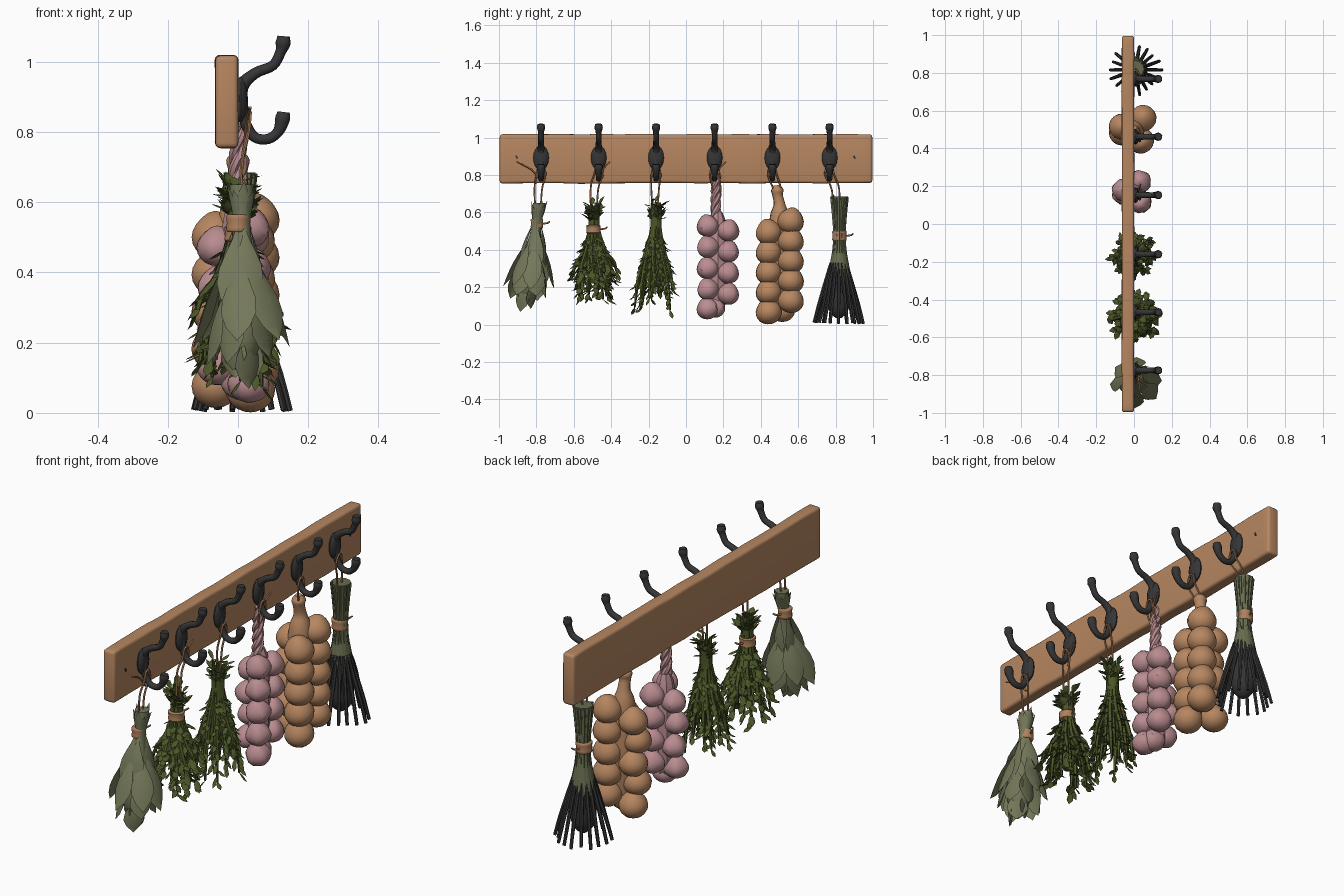
import bpy, bmesh, math, random
from mathutils import Vector, Matrix, noise

if "Cube" in bpy.data.objects:
    bpy.data.objects.remove(bpy.data.objects["Cube"])

random.seed(7)
TAU = math.tau


def material(name, r, g, b):
    m = bpy.data.materials.new(name)
    m.diffuse_color = (r, g, b, 1)
    m.use_nodes = True
    m.node_tree.nodes["Principled BSDF"].inputs["Base Color"].default_value = m.diffuse_color
    return m


WOOD = material("wood_and_onion", 0.47, 0.24, 0.118)
TWINE = material("twine", 0.43, 0.215, 0.105)
IRON = material("iron", 0.036, 0.036, 0.038)
SAGE = material("sage_green", 0.175, 0.187, 0.1)
HERB = material("dark_herb_green", 0.07, 0.093, 0.021)
STALK = material("stalk_green", 0.135, 0.148, 0.075)
GARLIC = material("garlic_pink", 0.49, 0.265, 0.28)


def finish(bm, name, mat, loc=(0, 0, 0), lean=0.0, angle=40):
    """Turn bmesh into an object; lean shifts y as the bundle hangs lower."""
    for v in bm.verts:
        v.co.y += lean * (0.65 - v.co.z)
    me = bpy.data.meshes.new(name)
    bm.to_mesh(me)
    bm.free()
    me.materials.append(mat)
    me.shade_smooth()
    me.set_sharp_from_angle(angle=math.radians(angle))
    ob = bpy.data.objects.new(name, me)
    ob.location = loc
    bpy.context.collection.objects.link(ob)
    return ob


def polar(r, a, z):
    return Vector((r * math.cos(a), r * math.sin(a), z))


def smooth_path(pts, n):
    """Catmull-Rom through points of any dimension."""
    p = [Vector(q) for q in pts]
    p = [2 * p[0] - p[1]] + p + [2 * p[-1] - p[-2]]
    out = []
    for i in range(1, len(p) - 2):
        a, b, c, d = p[i - 1:i + 3]
        for k in range(n):
            t = k / n
            out.append(0.5 * (2 * b + (c - a) * t + (2 * a - 5 * b + 4 * c - d) * t * t
                              + (3 * b - a - 3 * c + d) * t ** 3))
    return out + [p[-2]]


def tube(bm, pts, sides=6, n=4):
    """Sweep a round section along points (x, y, z, radius)."""
    path = smooth_path(pts, n)
    rings = []
    u = None
    for i, q in enumerate(path):
        d = (path[min(i + 1, len(path) - 1)] - path[max(i - 1, 0)]).to_3d().normalized()
        if u is None:
            u = d.orthogonal()
        u = (u - d * u.dot(d)).normalized()
        w = d.cross(u)
        rings.append([bm.verts.new(q.to_3d() + q[3] * (u * math.cos(TAU * k / sides)
                      + w * math.sin(TAU * k / sides))) for k in range(sides)])
    for a, b in zip(rings, rings[1:]):
        for k in range(sides):
            j = (k + 1) % sides
            bm.faces.new((a[k], a[j], b[j], b[k]))
    bm.faces.new(rings[0][::-1])
    bm.faces.new(rings[-1])


def lathe(bm, prof, sides=14):
    """Vertical tube through (radius, z) pairs, listed top to bottom."""
    tube(bm, [(0, 0, z, r) for r, z in prof], sides, 2)


def leaf(bm, base, tip, out, width, bulge=0.0, steps=4, peak=0.55):
    """Pointed leaf with a raised midrib, facing the direction out."""
    d = (tip - base).normalized()
    side = d.cross(out).normalized()
    nrm = side.cross(d)
    rows = []
    for i in range(steps + 1):
        t = i / steps
        w = width * math.sin(math.pi * t ** (math.log(0.5) / math.log(peak))) / 2 + 0.002 * (1 - t)
        c = base.lerp(tip, t) + nrm * bulge * math.sin(math.pi * t)
        rows.append([bm.verts.new(c + side * w * s - nrm * abs(s) * w * 0.35) for s in (-1, 0, 1)])
    for a, b in zip(rows, rows[1:]):
        for k in (0, 1):
            bm.faces.new((a[k], a[k + 1], b[k + 1], b[k]))


def bulb(bm, loc, r, tilt, lobes=0.0):
    """Slightly pointed bulb, optionally with clove lobes."""
    res = bmesh.ops.create_uvsphere(bm, u_segments=16, v_segments=10, radius=r)
    rot = Matrix.Rotation(tilt, 3, 'X') @ Matrix.Rotation(random.uniform(0, 6), 3, 'Z')
    for v in res['verts']:
        a = math.atan2(v.co.y, v.co.x)
        k = 1 + lobes * math.cos(5 * a)
        v.co = Vector((v.co.x * k, v.co.y * k, v.co.z * (0.9 + 0.2 * max(0, v.co.z / r) ** 4)))
        v.co = rot @ v.co + Vector(loc)


# Worn plank
bm = bmesh.new()
bmesh.ops.create_cube(bm, size=1, matrix=Matrix.Translation((-0.032, 0, 0.887))
                      @ Matrix.Diagonal((0.065, 1.992, 0.262, 1)))
bmesh.ops.bevel(bm, geom=bm.edges[:], offset=0.014, segments=3, profile=0.5, affect='EDGES')
for i in range(1, 40):
    bmesh.ops.bisect_plane(bm, geom=bm.verts[:] + bm.edges[:] + bm.faces[:],
                           plane_co=(0, -1 + i * 0.05, 0), plane_no=(0, 1, 0))
for v in bm.verts:
    v.co.z += 0.005 * noise.noise(Vector((v.co.x * 5, v.co.y * 6, v.co.z * 3)))
    v.co.x += 0.003 * noise.noise(Vector((v.co.z * 8, v.co.y * 5, 4)))
finish(bm, "plank", WOOD)

# Nail holes as thin dark plates
bm = bmesh.new()
for y in (-0.905, 0.9):
    bmesh.ops.create_cube(bm, size=1, matrix=Matrix.Translation((0.001, y, 0.895))
                          @ Matrix.Rotation(0.5, 4, 'X') @ Matrix.Diagonal((0.006, 0.009, 0.018, 1)))
finish(bm, "nail_marks", IRON)

# Double coat hooks
HOOK_Y = (-0.775, -0.467, -0.16, 0.153, 0.462, 0.768)
for i, y in enumerate(HOOK_Y):
    bm = bmesh.new()
    tube(bm, [(0.008, 0, 0.86, 0.018), (0.012, 0, 0.93, 0.019), (0.05, 0, 0.968, 0.016),
              (0.1, 0, 0.99, 0.015), (0.122, 0, 1.03, 0.016), (0.128, 0, 1.052, 0.022),
              (0.13, 0, 1.073, 0.018)], 10)
    tube(bm, [(0.01, 0, 0.9, 0.018), (0.018, 0, 0.835, 0.016), (0.045, 0, 0.787, 0.015),
              (0.085, 0, 0.78, 0.015), (0.115, 0, 0.802, 0.016), (0.127, 0, 0.838, 0.022),
              (0.13, 0, 0.857, 0.018)], 10)
    bmesh.ops.create_uvsphere(bm, u_segments=12, v_segments=8, radius=1,
                              matrix=Matrix.Translation((0.008, 0, 0.892))
                              @ Matrix.Diagonal((0.02, 0.042, 0.066, 1)))
    finish(bm, f"hook_{i + 1}", IRON, (0, y, 0))

# Hanging strings: loop over each hook root, down to the bundle top
for i, (hy, by, bz) in enumerate(zip(HOOK_Y, (-0.79, -0.49, -0.165, 0.165, 0.49, 0.8),
                                     (0.58, 0.52, 0.58, 0.7, 0.7, 0.58))):
    bm = bmesh.new()
    for s in (-1, 1):
        tube(bm, [(0.005, by + s * 0.012, bz, 0.005), (0.012, by + s * 0.02, 0.72, 0.005),
                  (0.03, hy + s * 0.024, 0.8, 0.005), (0.034, hy + s * 0.014, 0.845, 0.005),
                  (0.036, hy, 0.856, 0.005)], 5)
    if i in (0, 1, 3):
        e = (-0.13, 0.06, 0, 0.06)[i]
        tube(bm, [(0.02, hy, 0.77, 0.005), (0.025, hy + e * 0.4, 0.83, 0.005),
                  (0.035, hy + e, 0.87, 0.004)], 5)
    finish(bm, f"string_{i + 1}", TWINE)


def tie(name, y, z, r, h):
    """Flat twine band around a bundle neck, with one loose end."""
    bm = bmesh.new()
    lathe(bm, [(r * 0.9, z + h / 2), (r * 1.05, z + h * 0.4), (r, z),
               (r * 1.05, z - h * 0.4), (r * 0.9, z - h / 2)], 12)
    tube(bm, [(0, r, z, 0.005), (0.01, r + 0.025, z + 0.004, 0.005), (0.02, r + 0.035, z + 0.012, 0.004)], 5)
    finish(bm, name, TWINE, (0, y, 0))


# Sage: ragged stem top, slim core and loose layers of broad leaves
bm = bmesh.new()
lathe(bm, [(0.034, 0.65), (0.032, 0.6), (0.025, 0.54), (0.032, 0.47), (0.05, 0.37),
           (0.065, 0.25), (0.045, 0.17), (0.015, 0.12)])
for k in range(9):
    a = k * TAU / 9
    leaf(bm, polar(0.024, a, 0.55), polar(0.045, a, random.uniform(0.63, 0.69)), polar(1, a, 0), 0.03)
for n, r0, z0, r1, z1, w in ((5, 0.025, 0.53, 0.075, 0.27, 0.085), (6, 0.035, 0.45, 0.138, 0.19, 0.105),
                             (6, 0.045, 0.35, 0.1, 0.12, 0.11), (4, 0.03, 0.25, 0.035, 0.075, 0.1)):
    for k in range(n):
        a = (k + random.random() * 0.6) * TAU / n
        leaf(bm, polar(r0, a, z0), polar(r1, a, z1 + random.uniform(-0.01, 0.05)),
             polar(1, a + random.uniform(-0.5, 0.5), 0.2), w, 0.014, 6, 0.62)
finish(bm, "sage_bundle", SAGE, (0.01, -0.785, 0), -0.125)
tie("sage_tie", -0.797, 0.54, 0.033, 0.05)


def herb(name, y, n, top, ends, needle, width, lean):
    """Bundle of drooping sprigs with leaflets; ends(t) gives radius and height of a sprig tip."""
    bm = bmesh.new()
    lathe(bm, [(0.03, top - 0.05), (0.03, 0.56), (0.032, 0.5), (0.042, 0.4), (0.05, 0.3),
               (0.02, 0.22)], 10)
    for k in range(n):
        a = k * TAU * 0.381966
        r1, z1 = ends(math.sqrt((k + 1) / n))
        z1 += random.uniform(-0.02, 0.03)
        ctrl = [polar(0.026, a, top - random.uniform(0, 0.08)), polar(0.022, a, 0.52),
                polar(r1 * 0.5, a, 0.39), polar(r1 * 0.85, a + 0.12, 0.39 + (z1 - 0.39) * 0.5),
                polar(r1, a + 0.2, z1)]
        tube(bm, [(*p, q) for p, q in zip(ctrl, (0.007, 0.009, 0.011, 0.011, 0.005))], 5, 3)
        path = smooth_path(ctrl, 5)
        for i, p in enumerate(path):
            if 3 < i < 7 or (i < 4 and k % 2):
                continue
            b = a + random.uniform(-1.4, 1.4)
            d = polar(0.6, b, random.uniform(-1.1, -0.2) if i > 6 else random.uniform(0.1, 0.8))
            leaf(bm, p, p + d.normalized() * needle * random.uniform(0.7, 1.2),
                 polar(1, b, 0.7), width, 0.003, 3)
    finish(bm, name, HERB, (0, y, 0), lean)


# Leafy herb (wide skirt, a few low sprigs) and needle herb (long strands)
herb("leafy_herb_bundle", -0.492, 20, 0.655,
     lambda t: (0.03 + 0.095 * t, 0.26 if random.random() < 0.55 else 0.15), 0.055, 0.032, 0.0)
tie("leafy_herb_tie", -0.495, 0.51, 0.038, 0.045)
herb("needle_herb_bundle", -0.158, 18, 0.67,
     lambda t: (0.03 + 0.08 * t, random.uniform(0.07, 0.2)), 0.052, 0.022, -0.02)

# Garlic braid: paired front bulbs, back bulbs, twisted stems
bm = bmesh.new()
lathe(bm, [(0.025, 0.6), (0.05, 0.5), (0.05, 0.15), (0.02, 0.07)], 8)
for k in range(5):
    z = 0.525 - k * 0.113
    bulb(bm, (0.032, -0.052, z + 0.01 * (k == 4)), 0.06, 0.3, 0.05)
    if k < 4:
        bulb(bm, (0.03, 0.054, z - 0.025), 0.06, -0.3, 0.05)
        bulb(bm, (-0.058, 0.01 * (-1) ** k, z - 0.055), 0.058, 0, 0.05)
bulb(bm, (0.01, -0.015, 0.088), 0.057, 0.1, 0.05)
for s in range(3):
    tube(bm, [(0.013 * math.cos(k * 1.1 + s * TAU / 3), 0.015 * math.sin(k * 1.1 + s * TAU / 3) - 0.01,
               0.56 + k * 0.026, 0.017 - 0.0004 * k) for k in range(11)], 7, 2)
finish(bm, "garlic_braid", GARLIC, (0, 0.17, 0))

# Onion string: larger bulbs and knotted neck
bm = bmesh.new()
tube(bm, [(0, -0.015, 0.745, 0.016), (0, -0.012, 0.72, 0.034), (0, -0.01, 0.69, 0.028),
          (0, 0, 0.64, 0.032), (0, 0, 0.56, 0.055), (0, 0, 0.3, 0.065), (0, 0, 0.1, 0.045)], 10, 3)
for k in range(5):
    z = 0.49 - k * 0.106
    bulb(bm, (0.035, -0.057, z), 0.071, 0.25)
    bulb(bm, (0.048, 0.06, z + 0.06), 0.071, -0.25)
    bulb(bm, (-0.064, 0.015 * (-1) ** k, z + 0.01), 0.069, 0)
finish(bm, "onion_string", WOOD, (0, 0.5, 0))

# Lavender: gathered stalks above, dark flower spikes fanned below
bm = bmesh.new()
lathe(bm, [(0.046, 0.685), (0.038, 0.63), (0.031, 0.48), (0.036, 0.4), (0.05, 0.32), (0.055, 0.27)])
for k in range(14):
    a = k * TAU / 14
    leaf(bm, polar(0.038, a, 0.4), polar(0.068, a, 0.24), polar(1, a, 0.2), 0.022)
    tube(bm, [(*polar(0.044, a, random.uniform(0.67, 0.695)), 0.007), (*polar(0.034, a, 0.58), 0.007),
              (*polar(0.028, a, 0.47), 0.006), (*polar(0.036, a, 0.38), 0.006)], 5, 2)
finish(bm, "lavender_stalks", STALK, (0.005, 0.82, 0))
bm = bmesh.new()
lathe(bm, [(0.045, 0.31), (0.058, 0.24), (0.064, 0.15), (0.05, 0.07), (0.015, 0.035)])
for k in range(18):
    a = k * TAU / 18
    r = random.uniform(0.115, 0.142)
    tube(bm, [(*polar(0.045, a, 0.33), 0.005), (*polar(0.068, a, 0.24), 0.01),
              (*polar(r * 0.8, a, 0.11), 0.009), (*polar(r, a, random.uniform(0.003, 0.012)), 0.008)], 6, 2)
finish(bm, "lavender_flowers", IRON, (0.007, 0.816, 0))
tie("lavender_tie", 0.82, 0.475, 0.038, 0.055)
